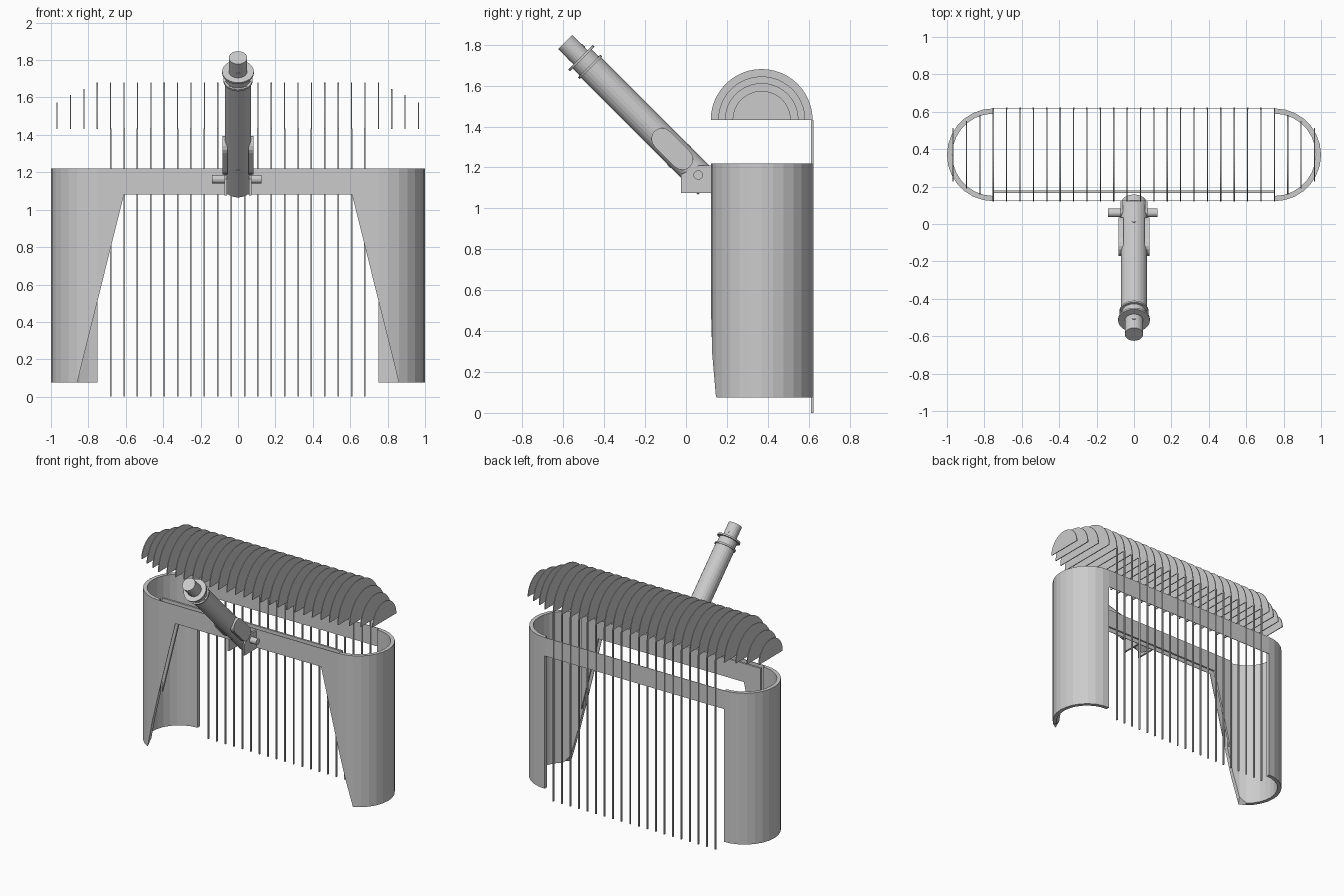
import bpy, bmesh
from math import sin, cos, pi, radians, sqrt
from mathutils import Vector, Matrix

if "Cube" in bpy.data.objects:
    bpy.data.objects.remove(bpy.data.objects["Cube"])

YC, R, HX = 0.37, 0.248, 0.752      # stadium plan: centre, radius, half straight length
TOP, BOT, BAND = 1.22, 0.075, 1.08


def finish(name, bm):
    bmesh.ops.recalc_face_normals(bm, faces=bm.faces[:])
    me = bpy.data.meshes.new(name)
    bm.to_mesh(me)
    bm.free()
    ob = bpy.data.objects.new(name, me)
    bpy.context.collection.objects.link(ob)
    return ob


def prism(name, pts, to3d, a, b):
    """Extrude a 2D profile from a to b along the remaining axis."""
    bm = bmesh.new()
    f = bm.faces.new([bm.verts.new(to3d(p, a)) for p in pts])
    ext = bmesh.ops.extrude_face_region(bm, geom=[f])
    d = Vector(to3d(pts[0], b)) - Vector(to3d(pts[0], a))
    bmesh.ops.translate(bm, vec=d, verts=[v for v in ext["geom"] if isinstance(v, bmesh.types.BMVert)])
    return finish(name, bm)


def along_x(p, d): return (d, p[0], p[1])
def along_y(p, d): return (p[0], d, p[1])


def box(name, x0, x1, y0, y1, z0, z1):
    return prism(name, [(y0, z0), (y1, z0), (y1, z1), (y0, z1)], along_x, x0, x1)


def cyl(name, p0, p1, r, n=24):
    p0, p1 = Vector(p0), Vector(p1)
    d = p1 - p0
    bm = bmesh.new()
    m = Matrix.Translation((p0 + p1) / 2) @ d.to_track_quat('Z', 'Y').to_matrix().to_4x4()
    bmesh.ops.create_cone(bm, cap_ends=True, segments=n, radius1=r, radius2=r, depth=d.length, matrix=m)
    return finish(name, bm)


# sloping edge of the front opening
def cut_z(x):
    return max(BOT, BOT + (0.86 - x) / 0.25 * (BAND - BOT))


# curved shell ends
N = 14
for side, s in (("left", -1), ("right", 1)):
    bm = bmesh.new()
    rings = []
    for i in range(N + 1):
        a = -pi / 2 + pi * i / N
        ring = []
        for r, order in ((R, (0, 1)), (R - 0.028, (1, 0))):
            x, y = HX + r * cos(a), YC + r * sin(a)
            zb = cut_z(x) if y < YC else BOT
            for k in order:
                ring.append(bm.verts.new((s * x, y, TOP if k else zb)))
        rings.append(ring)
    for p, q in zip(rings, rings[1:]):
        for j in range(4):
            k = (j + 1) % 4
            bm.faces.new((p[j], p[k], q[k], q[j]))
    bm.faces.new(rings[0])
    bm.faces.new(rings[-1])
    finish("shell_end_" + side, bm)

# front wall skin and inner wall, with the sloping opening
arch = [(-HX, TOP), (HX, TOP), (HX, cut_z(HX)), (0.61, BAND), (-0.61, BAND), (-HX, cut_z(HX))]
prism("front_wall", arch, along_y, YC - R, YC - R + 0.004)
prism("front_inner_wall", arch, along_y, 0.165, 0.18)

# back band
box("back_band", -HX, HX, YC + R - 0.004, YC + R, BAND, TOP)

# half-disc fins over the top and hanging slats at the back
end_radius = [0.142, 0.18, 0.213]
FINS = 28
for i in range(FINS):
    x = -0.967 + i * 1.932 / (FINS - 1)
    e = min(i, FINS - 1 - i)
    r = end_radius[e] if e < 3 else 0.249
    pts = [(YC + r * cos(pi * k / 24), 1.432 + r * sin(pi * k / 24)) for k in range(25)]
    prism("top_fin_%02d" % i, pts, along_x, x - 0.003, x + 0.003)
    if 4 <= e:
        box("back_slat_%02d" % i, x - 0.004, x + 0.004, 0.611, 0.623, 0.0, 1.433)

# arm: points at distance t from the pivot, offset n across the arm
Q = sqrt(0.5)
PY, PZ = 0.06, 1.163


def arm(t, n=0.0, x=0.0):
    return (x, PY - Q * t + Q * n, PZ + Q * t + Q * n)


cyl("arm_tube", arm(-0.068), arm(0.755), 0.07)
cyl("arm_collar", arm(0.75), arm(0.81), 0.066)
cyl("arm_lower_flange", arm(0.742), arm(0.754), 0.078)
cyl("arm_upper_flange", arm(0.803), arm(0.815), 0.085)
cyl("arm_tip", arm(0.80), arm(0.919), 0.049)
cyl("tip_cross_pin", arm(0.845, -0.051), arm(0.845, 0.051), 0.011, 12)
cyl("lower_cross_pin", arm(0.132, -0.072), arm(0.132, 0.072), 0.011, 12)

# strap plates on the sides of the arm and hinge cheeks
for side, s in (("left", -1), ("right", 1)):
    pts = []
    for t, a0 in ((0.25, 0), (0.11, pi)):
        for k in range(9):
            a = a0 - pi / 2 + pi * k / 8
            p = arm(t + 0.053 * cos(a), 0.053 * sin(a))
            pts.append((p[1], p[2]))
    prism("arm_strap_" + side, pts, along_x, s * 0.055, s * 0.084)
    cheek = [(-0.025, 1.075), (0.122, 1.075), (0.122, 1.21), (0.06, 1.21), (-0.025, 1.165)]
    prism("hinge_cheek_" + side, cheek, along_x, s * 0.058, s * 0.071)

# hinge pin
cyl("hinge_pin", (-0.138, PY, PZ), (0.125, PY, PZ), 0.023)
